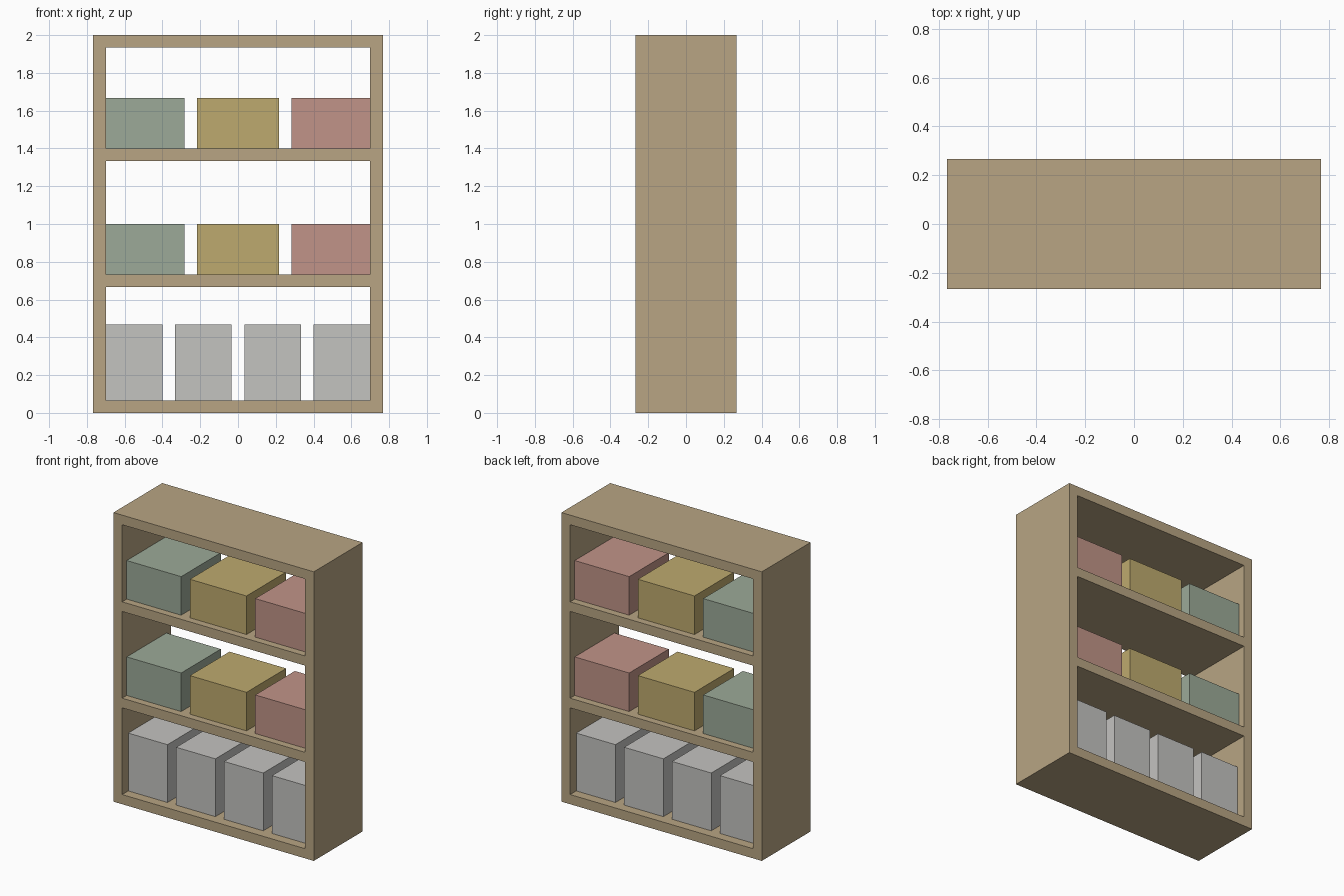
import bpy
import bmesh
from mathutils import Matrix, Vector

if "Cube" in bpy.data.objects:
    bpy.data.objects.remove(bpy.data.objects["Cube"], do_unlink=True)

U = 2 / 30  # board thickness, used as the design unit


def material(name, rgb):
    """Flat material from 0-255 sRGB values."""
    linear = []
    for c in rgb:
        c /= 255
        linear.append(c / 12.92 if c <= 0.04045 else ((c + 0.055) / 1.055) ** 2.4)
    color = (*linear, 1)
    mat = bpy.data.materials.new(name)
    mat.use_nodes = True
    mat.diffuse_color = color
    bsdf = next(n for n in mat.node_tree.nodes if n.type == 'BSDF_PRINCIPLED')
    bsdf.inputs["Base Color"].default_value = color
    bsdf.inputs["Roughness"].default_value = 0.8
    return mat


def block(name, mat, x, width, depth, base, height):
    """Box centred on x and y = 0, standing on base; all in design units."""
    size = Vector((width, depth, height)) * U
    bm = bmesh.new()
    bmesh.ops.create_cube(bm, size=1, matrix=Matrix.Diagonal((*size, 1)))
    mesh = bpy.data.meshes.new(name)
    bm.to_mesh(mesh)
    bm.free()
    mesh.materials.append(mat)
    obj = bpy.data.objects.new(name, mesh)
    obj.location = Vector((x, 0, base + height / 2)) * U
    bpy.context.collection.objects.link(obj)
    return obj


wood = material("tan wood", (184, 165, 131))
grey = material("light grey", (196, 195, 192))
green = material("sage green", (156, 170, 152))
yellow = material("mustard yellow", (190, 170, 110))
red = material("dusty red", (193, 148, 136))

# Open-backed case: full-height sides with boards between them
for name, side in (("left", 1), ("right", -1)):
    block(f"{name}_side_panel", wood, 11 * side, 1, 8, 0, 30)
boards = {"bottom_board": 0, "lower_shelf": 10, "upper_shelf": 20, "top_board": 29}
for name, base in boards.items():
    block(name, wood, 0, 21, 8, base, 1)

# Four tall bins on the bottom board
for i in range(4):
    block(f"grey_bin_{i + 1}", grey, 5.5 * (i - 1.5), 4.5, 6, 1, 6)

# Three coloured boxes on each shelf; the outer ones touch the sides
for level, base in (("lower", 11), ("upper", 21)):
    for label, mat, x, width in (("green", green, -7.375, 6.25),
                                 ("yellow", yellow, 0, 6.5),
                                 ("red", red, 7.375, 6.25)):
        block(f"{level}_{label}_box", mat, x, width, 6.5, base, 4)
